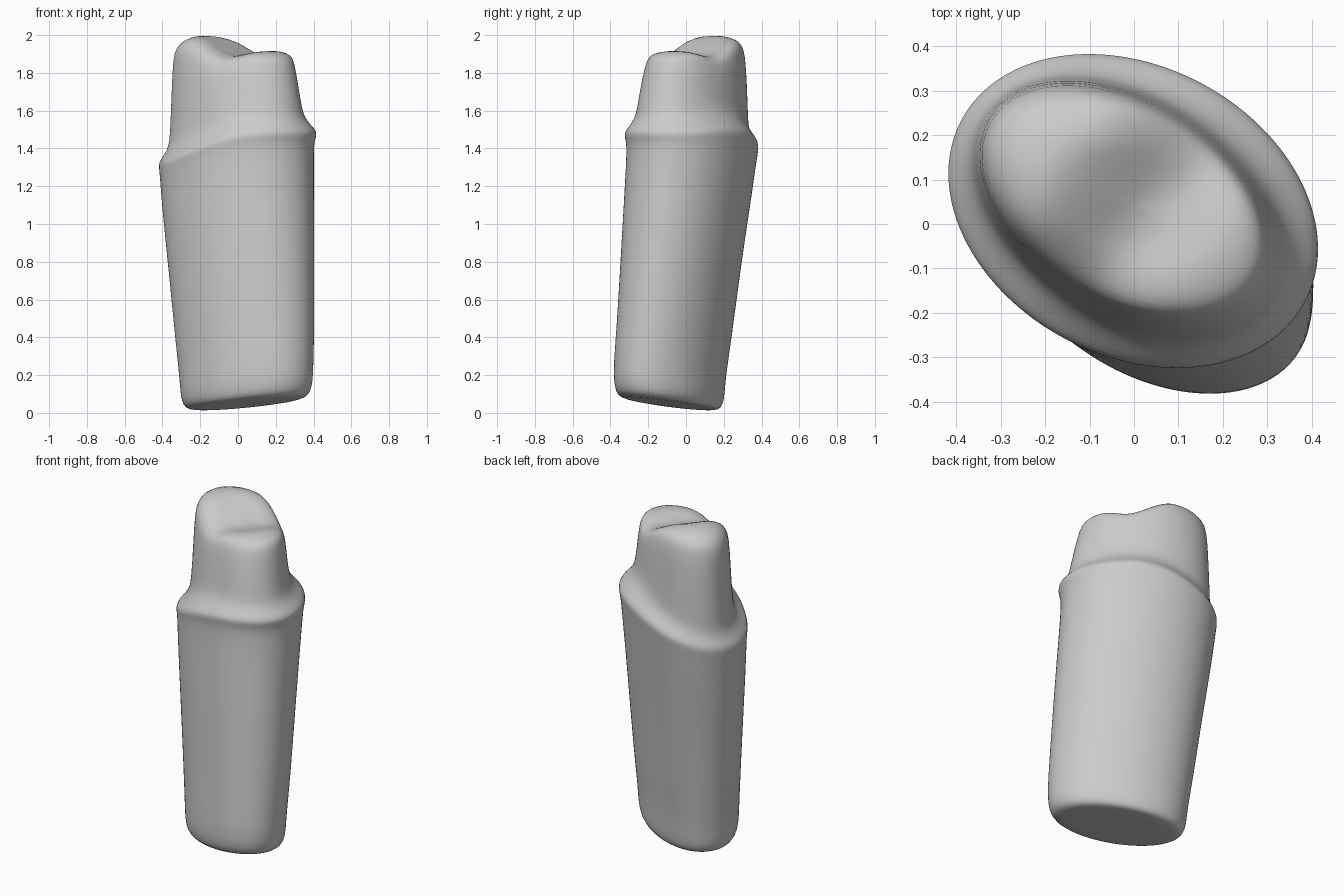
import bpy
import bmesh
from math import sin, cos, pi, sqrt, radians

SEGMENTS = 64

default_cube = bpy.data.objects.get("Cube")
if default_cube:
    bpy.data.objects.remove(default_cube, do_unlink=True)


def smooth(t):
    t = max(0.0, min(1.0, t))
    return t * t * (3 - 2 * t)


def base_height(x, y):
    """Slightly tilted flat underside."""
    return 0.035 + 0.07 * x - 0.1 * y


def margin_height(angle):
    """Wavy shoulder line, low on one side."""
    return (1.424 + 0.082 * cos(angle) - 0.008 * sin(angle)
            - 0.027 * cos(2 * angle) + 0.01 * sin(2 * angle))


def top_height(x, y):
    """Biting surface: a tall cusp, a valley and a low cusp along the long axis."""
    tilt = radians(-40)
    s = x * cos(tilt) + y * sin(tilt) - 0.04
    return 1.89 + 0.11 * smooth(-s / 0.28) + 0.03 * smooth(s / 0.15)


def oval_point(extents, skew, angle, scale=1.0):
    """Point on a skewed oval that fits the given x and y limits."""
    left, right, front, back = extents
    hx, hy = (right - left) / 2, (back - front) / 2
    u, v = cos(angle) / hx, sin(angle) / hy
    radius = scale * sqrt((1 - skew * skew) / (u * u + v * v - 2 * skew * u * v))
    return ((left + right) / 2 + radius * cos(angle),
            (front + back) / 2 + radius * sin(angle))


# Each section: height rule, height value, x and y limits, skew
BASE = (-0.305, 0.397, -0.383, 0.205)
TOP = (-0.21, 0.20, -0.11, 0.20)
SECTIONS = [
    ("body", 0.06, BASE, -0.36),
    ("body", 0.13, (-0.31, 0.40, -0.383, 0.21), -0.36),
    ("body", 0.27, (-0.33, 0.405, -0.367, 0.24), -0.34),
    ("body", 0.55, (-0.365, 0.405, -0.345, 0.29), -0.3),
    ("body", 0.82, (-0.402, 0.402, -0.323, 0.348), -0.26),
    ("body", 0.94, (-0.413, 0.402, -0.314, 0.372), -0.24),
    ("body", 0.975, (-0.417, 0.407, -0.318, 0.38), -0.24),
    ("body", 1.0, (-0.421, 0.419, -0.328, 0.386), -0.24),
    ("shoulder", 0.025, (-0.412, 0.409, -0.318, 0.374), -0.25),
    ("shoulder", 0.06, (-0.386, 0.374, -0.288, 0.35), -0.3),
    ("shoulder", 0.1, (-0.368, 0.35, -0.267, 0.334), -0.36),
    ("crown", 0.0, (-0.361, 0.337, -0.257, 0.329), -0.4),
    ("crown", 0.45, (-0.352, 0.316, -0.235, 0.323), -0.4),
    ("crown", 0.78, (-0.345, 0.299, -0.212, 0.313), -0.4),
    ("crown", 0.88, (-0.327, 0.286, -0.196, 0.297), -0.4),
    ("crown", 0.955, (-0.285, 0.257, -0.165, 0.266), -0.38),
    ("crown", 1.0, TOP, -0.36),
]


def section_height(rule, value, x, y, angle):
    margin = margin_height(angle)
    if rule == "body":
        low = base_height(x, y)
        return low + (margin - low) * value
    if rule == "shoulder":
        return margin + value
    start = margin + 0.15
    return start + (top_height(x, y) - start) * value


bm = bmesh.new()
rings = []


def add_ring(extents, skew, height, scale=1.0):
    ring = []
    for i in range(SEGMENTS):
        angle = 2 * pi * i / SEGMENTS
        x, y = oval_point(extents, skew, angle, scale)
        ring.append(bm.verts.new((x, y, height(x, y, angle))))
    rings.append(ring)


# Underside with a rounded rim
for scale, lift in ((0.4, 0), (0.78, 0), (0.89, 0.006), (0.96, 0.028)):
    add_ring(BASE, -0.36, lambda x, y, a: base_height(x, y) + lift, scale)

# Root, shoulder and crown walls
for rule, value, extents, skew in SECTIONS:
    add_ring(extents, skew, lambda x, y, a: section_height(rule, value, x, y, a))

# Biting surface
for scale in (0.75, 0.5, 0.25):
    add_ring(TOP, -0.36, lambda x, y, a: top_height(x, y), scale)

# Skin between neighbouring rings, then close both ends with fans
for lower, upper in zip(rings, rings[1:]):
    for i in range(SEGMENTS):
        j = (i + 1) % SEGMENTS
        bm.faces.new((lower[i], lower[j], upper[j], upper[i]))
for ring, limits, height in ((rings[0], BASE, base_height), (rings[-1], TOP, top_height)):
    x, y = (limits[0] + limits[1]) / 2, (limits[2] + limits[3]) / 2
    centre = bm.verts.new((x, y, height(x, y)))
    for i in range(SEGMENTS):
        bm.faces.new((ring[i], ring[(i + 1) % SEGMENTS], centre))
bmesh.ops.recalc_face_normals(bm, faces=bm.faces)

mesh = bpy.data.meshes.new("prepared_tooth")
bm.to_mesh(mesh)
bm.free()
tooth = bpy.data.objects.new("prepared_tooth", mesh)
bpy.context.collection.objects.link(tooth)

# Plain grey stone
grey = bpy.data.materials.new("stone_grey")
grey.use_nodes = True
colour = (0.6, 0.6, 0.6, 1.0)
grey.diffuse_color = colour
grey.node_tree.nodes["Principled BSDF"].inputs["Base Color"].default_value = colour
mesh.materials.append(grey)

# Soft cast surface
subdivision = tooth.modifiers.new("soft_surface", "SUBSURF")
subdivision.levels = subdivision.render_levels = 1
mesh.polygons.foreach_set("use_smooth", [True] * len(mesh.polygons))
